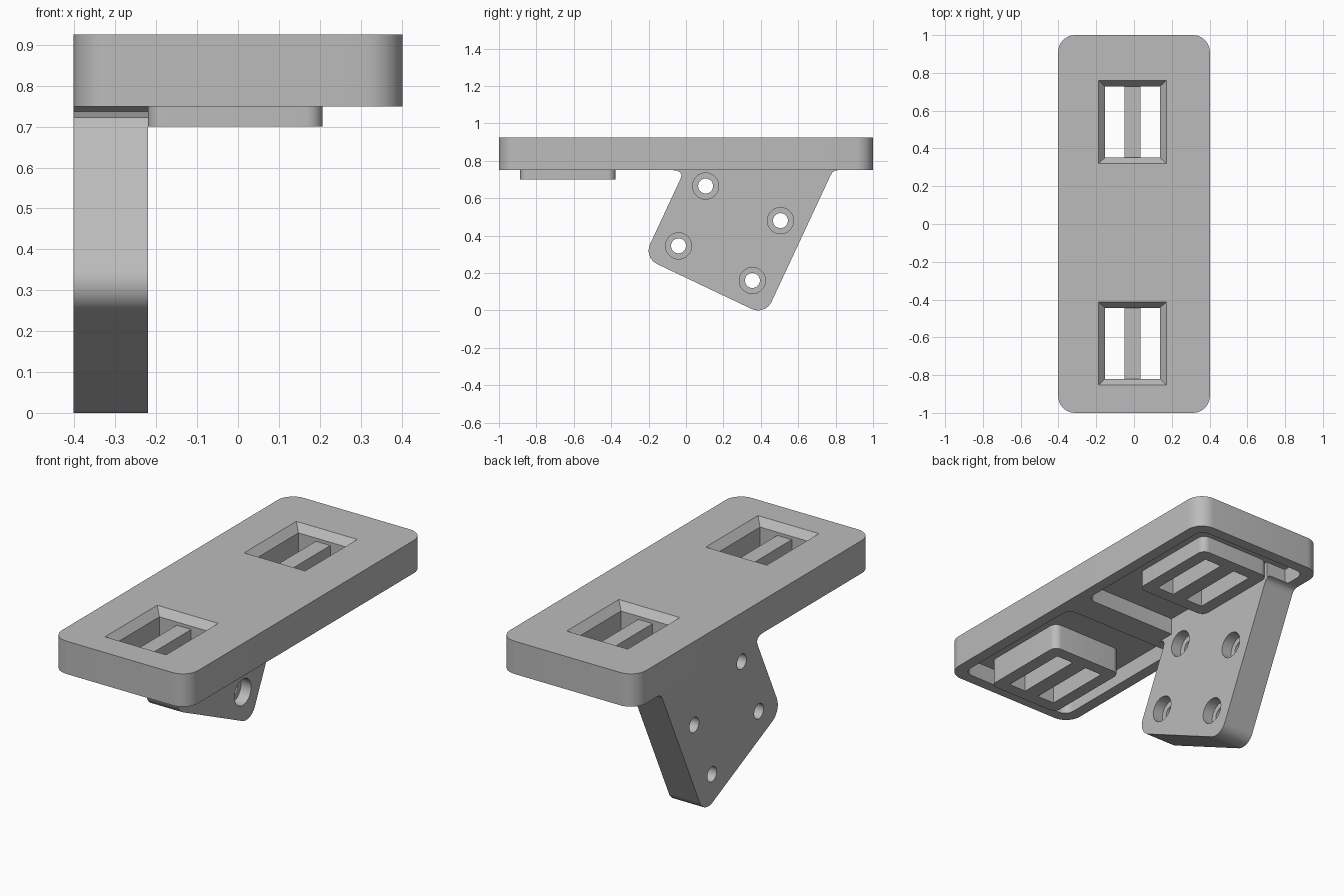
import bpy, bmesh
from math import sin, cos, pi, radians

if "Cube" in bpy.data.objects:
    bpy.data.objects.remove(bpy.data.objects["Cube"])

grey = bpy.data.materials.new("light_grey")
grey.use_nodes = True
colour = (0.5, 0.5, 0.5, 1)
grey.diffuse_color = colour
grey.node_tree.nodes["Principled BSDF"].inputs["Base Color"].default_value = colour


def loft(name, rings):
    """Closed solid skinned through matching rings of points."""
    bm = bmesh.new()
    loops = [[bm.verts.new(p) for p in ring] for ring in rings]
    n = len(loops[0])
    for a, b in zip(loops, loops[1:]):
        for i in range(n):
            j = (i + 1) % n
            bm.faces.new((a[i], a[j], b[j], b[i]))
    bm.faces.new(loops[0])
    bm.faces.new(loops[-1])
    bmesh.ops.recalc_face_normals(bm, faces=bm.faces)
    mesh = bpy.data.meshes.new(name)
    bm.to_mesh(mesh)
    bm.free()
    mesh.materials.append(grey)
    obj = bpy.data.objects.new(name, mesh)
    bpy.context.collection.objects.link(obj)
    return obj


def arc(cx, cy, r, start, end, steps=8):
    return [(cx + r * cos(radians(start + (end - start) * i / steps)),
             cy + r * sin(radians(start + (end - start) * i / steps)))
            for i in range(steps + 1)]


def rect(x0, x1, y0, y1, r=0.0):
    if r == 0:
        return [(x0, y0), (x1, y0), (x1, y1), (x0, y1)]
    return (arc(x1 - r, y1 - r, r, 0, 90) + arc(x0 + r, y1 - r, r, 90, 180)
            + arc(x0 + r, y0 + r, r, 180, 270) + arc(x1 - r, y0 + r, r, 270, 360))


def upright(name, outline, z0, z1):
    return loft(name, [[(x, y, z) for x, y in outline] for z in (z0, z1)])


def sideways(name, outline, x0, x1):
    return loft(name, [[(x, y, z) for y, z in outline] for x in (x0, x1)])


def cut(obj, cutters):
    for c in cutters:
        c.hide_render = True
        mod = obj.modifiers.new("cut", 'BOOLEAN')
        mod.operation, mod.solver, mod.object = 'DIFFERENCE', 'EXACT', c
    bpy.context.view_layer.update()
    result = bpy.data.meshes.new_from_object(
        obj.evaluated_get(bpy.context.evaluated_depsgraph_get()))
    obj.modifiers.clear()
    obj.data = result


BASE, CEILING, TOP = 0.75, 0.84, 0.925
BRACKET_X = (-0.402, -0.22)
SOCKETS = {"front": (-0.632, 0.70), "rear": (0.54, BASE)}

# Top plate, hollowed underneath into two pockets with a web between
plate = upright("top_plate", rect(-0.402, 0.402, -1, 1, 0.09), BASE, TOP)
pockets = [upright("pocket_cutter", rect(-0.34, 0.34, y0, y1, 0.05), 0.6, CEILING)
           for y0, y1 in ((-0.94, -0.11), (0.036, 0.94))]

# Sockets with flared openings and a centre bar
openings, parts = [], []
for place, (cy, bottom) in SOCKETS.items():
    rings = []
    for z, hx, hy in ((0.6, 0.145, 0.188), (0.885, 0.145, 0.188),
                      (TOP, 0.18, 0.22), (TOP + 0.05, 0.18, 0.22)):
        rings.append([(x, y, z) for x, y in
                      rect(-0.008 - hx, -0.008 + hx, cy - hy, cy + hy)])
    opening = loft("opening_cutter", rings)
    openings.append(opening)
    socket = upright(place + "_socket",
                     rect(-0.22, 0.207, cy - 0.255, cy + 0.255, 0.04), bottom, CEILING)
    cut(socket, [opening])
    bar = upright(place + "_socket_bar",
                  rect(-0.05, 0.035, cy - 0.19, cy + 0.19), bottom, 0.868)
    parts += [socket, bar]
cut(plate, pockets + openings)

# Tilted side bracket with rounded corners and filleted root
profile = ([(-0.07, BASE), (-0.045, 0.746), (-0.03, 0.737), (-0.024, 0.722), (-0.031, 0.70)]
           + arc(-0.12, 0.32, 0.08, 155, 245)
           + arc(0.385, 0.08, 0.08, 245, 335)
           + [(0.772, 0.72), (0.782, 0.737), (0.796, 0.747), (0.815, BASE)])
bracket = sideways("side_bracket", profile, *BRACKET_X)

# Counterbored screw holes
bores = []
for y, z in ((0.105, 0.665), (0.505, 0.48), (-0.04, 0.345), (0.355, 0.16)):
    for radius, x0 in ((0.04, -0.6), (0.07, -0.28)):
        ring = arc(y, z, radius, 0, 360, 32)[:-1]
        bores.append(sideways("bore_cutter", ring, x0, -0.1))
cut(bracket, bores)

# Solid bracket root filling the pocket above it
root = upright("bracket_root", rect(-0.345, -0.22, 0.03, 0.79), BASE, CEILING)

for c in pockets + openings + bores:
    bpy.data.objects.remove(c)

# Smooth the rounded corners, keep edges sharp
bpy.ops.object.select_all(action='DESELECT')
for obj in parts + [plate, bracket, root]:
    obj.select_set(True)
    bpy.context.view_layer.objects.active = obj
bpy.ops.object.shade_smooth_by_angle(angle=radians(30))
